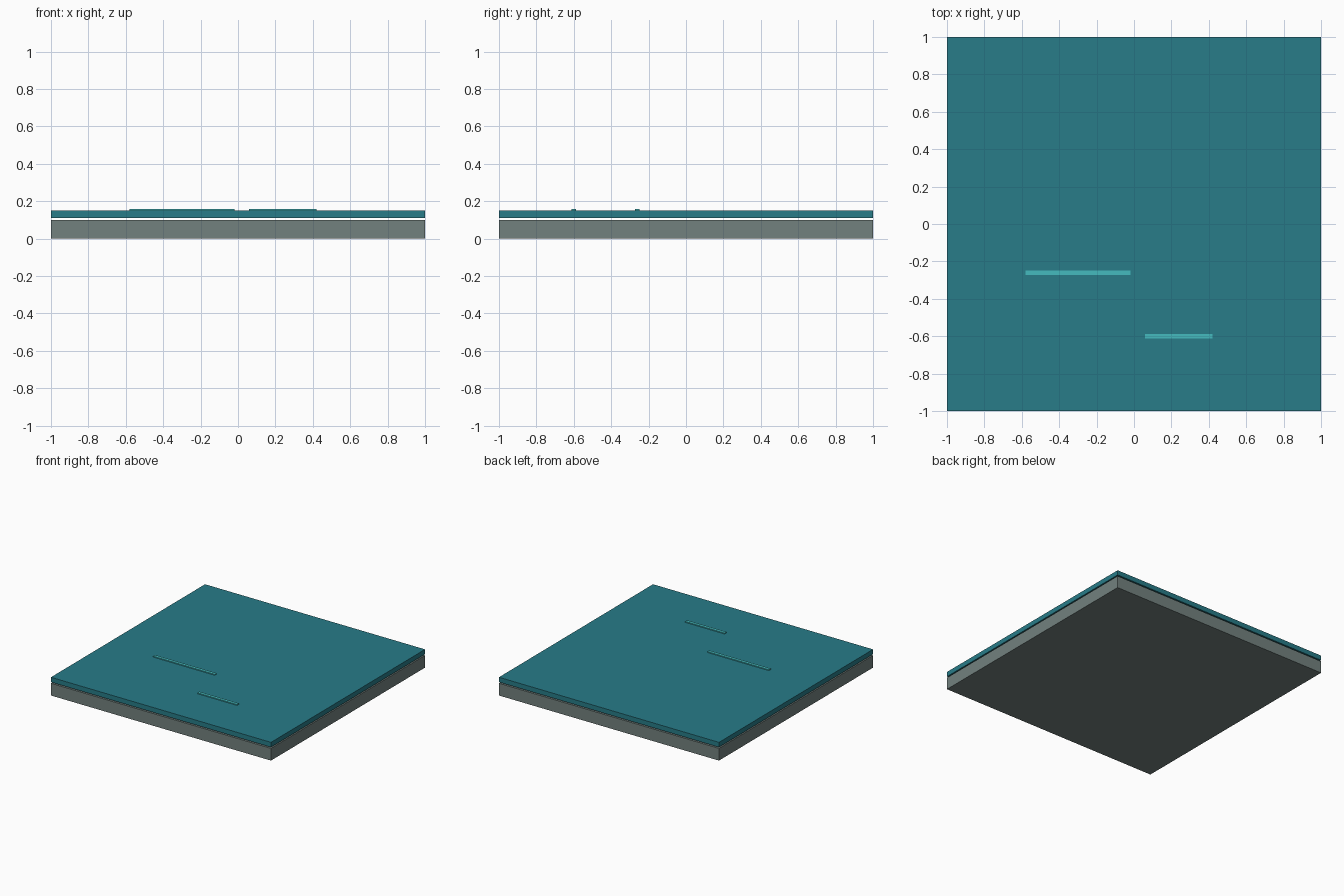
import bpy

if "Cube" in bpy.data.objects:
    bpy.data.objects.remove(bpy.data.objects["Cube"])


def material(name, color):
    mat = bpy.data.materials.new(name)
    mat.diffuse_color = (*color, 1)
    mat.use_nodes = True
    mat.node_tree.nodes["Principled BSDF"].inputs["Base Color"].default_value = mat.diffuse_color
    return mat


def box(name, x, y, z, mat):
    """Box from (min, max) ranges on each axis."""
    bpy.ops.mesh.primitive_cube_add(size=1)
    obj = bpy.context.object
    obj.name = name
    obj.location = [(a + b) / 2 for a, b in (x, y, z)]
    obj.scale = [b - a for a, b in (x, y, z)]
    bpy.ops.object.transform_apply(location=True, rotation=False, scale=True)
    obj.data.materials.append(mat)
    return obj


bed = material("bed_grey", (0.17, 0.22, 0.21))
water = material("water_teal", (0.021, 0.20, 0.246))
foam = material("ripple_light", (0.06, 0.50, 0.52))

# Ground slab and the water sheet floating just above it
box("ground_slab", (-1, 1), (-1, 1), (0, 0.10), bed)
box("water_sheet", (-1, 1), (-1, 1), (0.11, 0.15), water)

# Thin ripple strips resting on the water
for name, x, y in (("ripple_long", (-0.58, -0.02), -0.26),
                   ("ripple_short", (0.06, 0.42), -0.60)):
    box(name, x, (y - 0.0125, y + 0.0125), (0.148, 0.158), foam)
